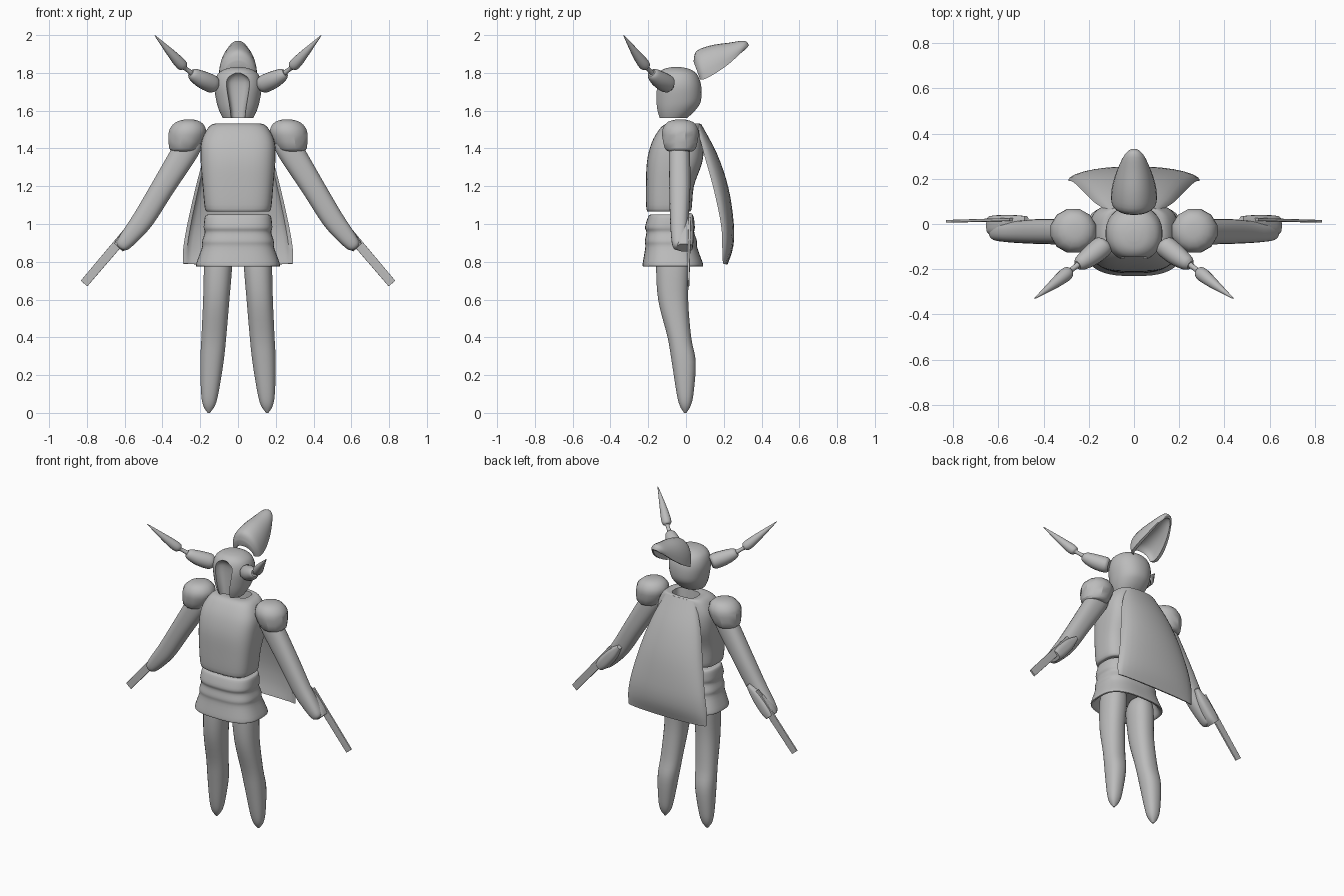
import bpy, bmesh, math
from mathutils import Vector

grey = bpy.data.materials.new("plain grey")
grey.diffuse_color = (0.5, 0.5, 0.5, 1)


def spline(keys, n):
    """Smooth key tuples with a Catmull-Rom curve; a doubled key makes a corner."""
    out = []
    for i in range(len(keys) - 1):
        a, b, c, d = keys[max(i - 1, 0)], keys[i], keys[i + 1], keys[min(i + 2, len(keys) - 1)]
        if b == c:
            continue
        for j in range(n):
            t = j / n
            out.append(tuple(0.5 * (2 * q + (r - p) * t + (2 * p - 5 * q + 4 * r - s) * t * t
                                    + (3 * q - p - 3 * r + s) * t ** 3)
                             for p, q, r, s in zip(a, b, c, d)))
    return out + [keys[-1]]


def loft(name, rings, sharp=40):
    """Skin closed rings of points and cap both ends."""
    bm = bmesh.new()
    rows = [[bm.verts.new(p) for p in r] for r in rings]
    n = len(rows[0])
    for a, b in zip(rows, rows[1:]):
        for i in range(n):
            bm.faces.new((a[i], a[(i + 1) % n], b[(i + 1) % n], b[i]))
    bm.faces.new(rows[0])
    bm.faces.new(rows[-1])
    bmesh.ops.recalc_face_normals(bm, faces=bm.faces)
    mesh = bpy.data.meshes.new(name)
    bm.to_mesh(mesh)
    bm.free()
    mesh.materials.append(grey)
    ob = bpy.data.objects.new(name, mesh)
    bpy.context.collection.objects.link(ob)
    smooth(ob, sharp)
    return ob


def smooth(ob, sharp):
    bpy.ops.object.select_all(action='DESELECT')
    bpy.context.view_layer.objects.active = ob
    ob.select_set(True)
    bpy.ops.object.shade_smooth_by_angle(angle=math.radians(sharp))


def tube(name, keys, n=4, sides=24, p=2, side=1, along=False, sharp=40):
    """Superellipse rings from keys (x, y, z, ra, rb): level, or square to the path."""
    ks = spline(keys, n)
    rings = []
    for i, (x, y, z, ra, rb) in enumerate(ks):
        u, v = Vector((1, 0, 0)), Vector((0, 1, 0))
        if along:
            t = Vector(ks[min(i + 1, len(ks) - 1)][:3]) - Vector(ks[max(i - 1, 0)][:3])
            u = t.cross(v).normalized()
            v = u.cross(t).normalized()
        ring = []
        for j in range(sides):
            a = math.tau * (j + 0.5) / sides
            c, s = math.cos(a), math.sin(a)
            q = (Vector((x, y, z)) + u * ra * math.copysign(abs(c) ** (2 / p), c)
                 + v * rb * math.copysign(abs(s) ** (2 / p), s))
            q.x *= side
            ring.append(q)
        rings.append(ring)
    return loft(name, rings, sharp)


def shell(name, keys, k, inner=0.92, n=4, m=14):
    """Hollow arch from keys (ridge y, ridge z, edge y, edge z, half width)."""
    rings = []
    for ry, rz, ey, ez, w in spline(keys, n):
        ring = []
        for scale, depth, order in ((1, 1, range(m + 1)), (inner, k, range(m, -1, -1))):
            for j in order:
                a = math.pi * j / m
                h = math.sin(a) ** 0.9 * depth if 0 < j < m else 0
                ring.append((w * scale * math.cos(a), ey + (ry - ey) * h, ez + (rz - ez) * h))
        rings.append(ring)
    return loft(name, rings, 50)


# helmet with an arched face opening
helmet = tube("helmet", [(0, -.07, 1.56, .08, .075), (0, -.055, 1.6, .10, .103),
                         (0, -.043, 1.65, .115, .122), (0, -.042, 1.73, .126, .123),
                         (0, -.045, 1.79, .110, .105), (0, -.05, 1.82, .07, .07),
                         (0, -.05, 1.83, .025, .025)], sides=32, p=2.2)
cutter = tube("face_cutter", [(0, -.19, 1.5, .04, .08), (0, -.19, 1.6, .042, .08),
                              (0, -.19, 1.73, .062, .08), (0, -.19, 1.775, .055, .07),
                              (0, -.19, 1.80, .02, .05)], p=3.5)
cutter.hide_render = True
cut = helmet.modifiers.new("face", 'BOOLEAN')
cut.operation, cut.object = 'DIFFERENCE', cutter
bpy.context.view_layer.objects.active = helmet
bpy.ops.object.modifier_apply(modifier="face")
bpy.data.objects.remove(cutter)
smooth(helmet, 40)

# crest and cape are hollow shells
shell("crest", [(.04, 1.86, .075, 1.765, .08), (.055, 1.915, .10, 1.768, .10),
                (.13, 1.945, .16, 1.80, .098), (.23, 1.96, .23, 1.85, .078),
                (.31, 1.97, .285, 1.90, .052), (.333, 1.945, .31, 1.92, .03)], .6, .8)
shell("cape", [(.08, 1.53, .055, 1.52, .11), (.165, 1.37, .095, 1.37, .175),
               (.225, 1.19, .145, 1.19, .225), (.253, 1.0, .185, 1.0, .268),
               (.25, .88, .192, .87, .29), (.22, .785, .195, .79, .29)], .55, .93)

# torso with a neck hole
tube("torso", [(0, -.09, 1.065, .155, .105), (0, -.09, 1.08, .175, .12),
               (0, -.085, 1.2, .187, .127), (0, -.06, 1.33, .198, .147),
               (0, -.045, 1.43, .195, .137), (0, -.03, 1.5, .165, .112),
               (0, -.015, 1.53, .13, .09), (0, 0, 1.53, .085, .055),
               (0, 0, 1.53, .085, .055), (0, 0, 1.46, .08, .05)], sides=40, p=3.2)

# folded skirt, hollow underneath
tube("skirt", [(0, -.08, 1.05, .16, .108), (0, -.08, 1.04, .175, .12),
               (0, -.085, .985, .182, .132), (0, -.083, .955, .177, .127),
               (0, -.08, .91, .19, .138), (0, -.078, .875, .192, .138),
               (0, -.07, .79, .222, .16), (0, -.07, .775, .22, .158),
               (0, -.07, .775, .22, .158), (0, -.07, .79, .20, .138),
               (0, -.07, .87, .17, .11)], sides=40, p=2.8)

for side, word in ((1, "left"), (-1, "right")):
    # horn: stubby socket, thin neck, spear point
    tube(word + "_horn_socket", [(.125, -.085, 1.735, .035, .035), (.14, -.10, 1.742, .048, .048),
                                 (.19, -.14, 1.765, .046, .046), (.235, -.172, 1.79, .034, .034),
                                 (.25, -.182, 1.80, .02, .02)], sides=16, side=side, along=True)
    tube(word + "_horn_point", [(.24, -.175, 1.795, .014, .014), (.28, -.205, 1.825, .012, .012),
                                (.29, -.213, 1.835, .026, .026), (.31, -.23, 1.855, .03, .03),
                                (.36, -.27, 1.91, .021, .021), (.44, -.33, 1.998, .002, .002)],
         sides=16, side=side, along=True)
    # shoulder cap, leaning outward
    tube(word + "_shoulder", [(.288, -.03, 1.385, .06, .065), (.285, -.03, 1.40, .082, .085),
                              (.27, -.03, 1.47, .102, .1), (.265, -.03, 1.51, .096, .094),
                              (.262, -.03, 1.54, .068, .07), (.26, -.03, 1.552, .03, .03)],
         n=2, sides=12, side=side, sharp=30)
    # arm
    tube(word + "_arm", [(.25, -.035, 1.445, .06, .05), (.27, -.035, 1.40, .07, .056),
                         (.40, -.033, 1.19, .062, .056), (.495, -.035, 1.035, .058, .05),
                         (.56, -.035, .95, .05, .045), (.61, -.032, .89, .038, .04),
                         (.622, -.03, .875, .02, .025)], side=side, p=2.4, along=True)
    # cuff and wrist blade
    tube(word + "_cuff", [(.475, .02, 1.05, .012, .016), (.53, .0, .99, .036, .04),
                          (.60, -.005, .91, .040, .044), (.632, -.005, .875, .03, .04)],
         side=side, p=3, along=True)
    tube(word + "_blade", [(.53, .02, 1.02, .026, .007), (.815, .012, .685, .023, .006)],
         n=1, side=side, p=8, along=True)
    # leg tapering to a pointed foot
    tube(word + "_leg", [(.105, -.07, .86, .055, .07), (.105, -.07, .79, .074, .088),
                         (.115, -.068, .6, .07, .08), (.128, -.035, .4, .066, .063),
                         (.138, -.012, .27, .062, .064), (.149, -.005, .11, .047, .046),
                         (.153, -.004, .04, .032, .03), (.155, -.004, .0, .006, .006)],
         side=side, p=2.3)
